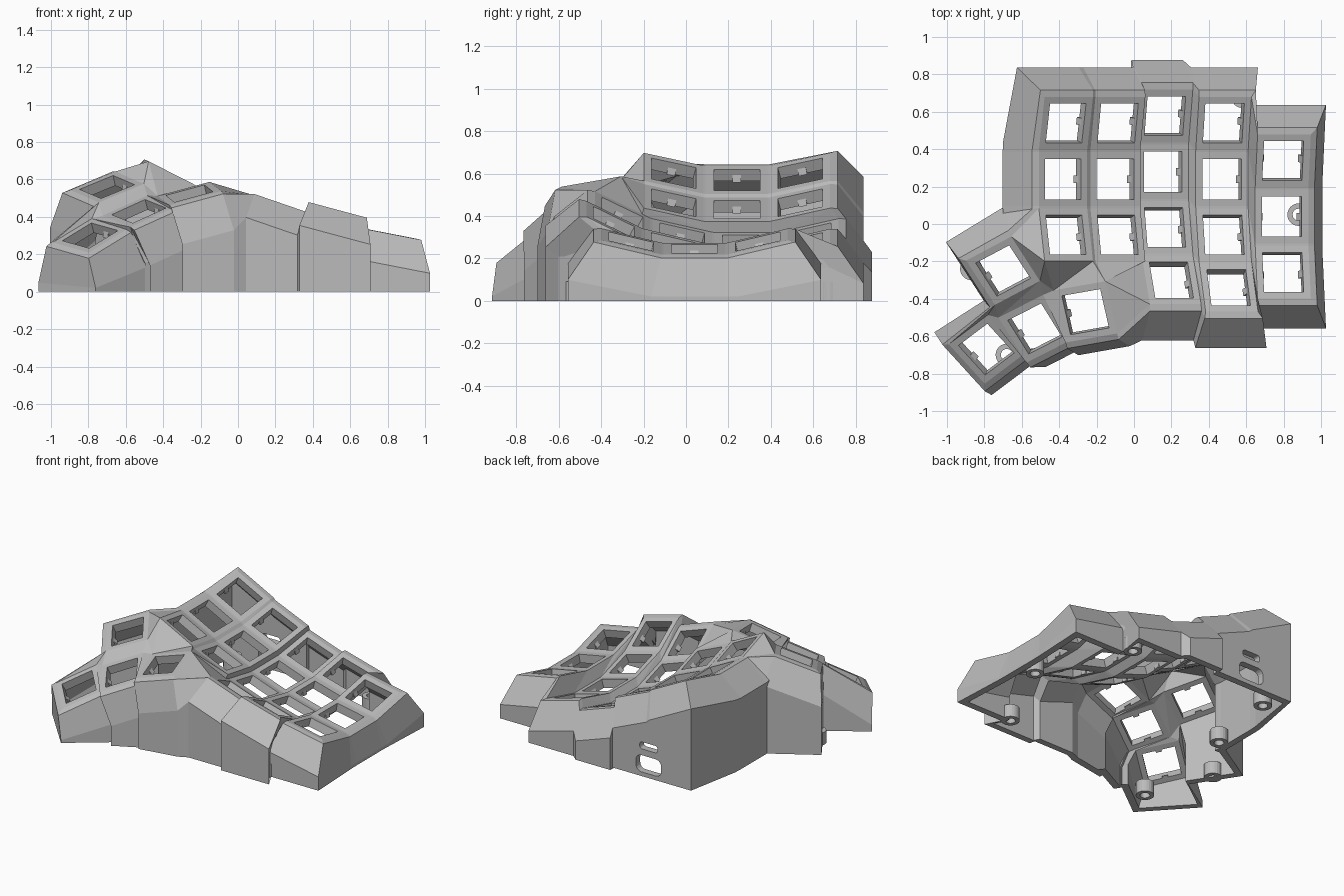
import bpy, bmesh
from math import radians, sin, cos
from mathutils import Matrix, Vector

cube = bpy.data.objects.get("Cube")
if cube:
    bpy.data.objects.remove(cube, do_unlink=True)

HALF, HOLE, THICK = 0.145, 0.108, 0.06
STEP = radians(13.5)                      # curvature between rows
RADIUS = 0.3 / (2 * sin(STEP / 2))

shell = bpy.data.materials.new("shell grey")
shell.use_nodes = True
GREY = (0.5, 0.5, 0.5, 1)
shell.diffuse_color = GREY
shell.node_tree.nodes["Principled BSDF"].inputs["Base Color"].default_value = GREY


def finish(name, bm):
    bmesh.ops.recalc_face_normals(bm, faces=bm.faces)
    mesh = bpy.data.meshes.new(name)
    bm.to_mesh(mesh)
    bm.free()
    mesh.materials.append(shell)
    obj = bpy.data.objects.new(name, mesh)
    bpy.context.collection.objects.link(obj)
    return obj


def hull(bm, points):
    verts = [bm.verts.new(p) for p in points]
    out = bmesh.ops.convex_hull(bm, input=verts)
    loose = {v for v in out["geom_interior"] + out["geom_unused"]
             if isinstance(v, bmesh.types.BMVert)}
    bmesh.ops.delete(bm, geom=list(loose), context="VERTS")


# Key placements: finger columns (centre, tilt, first and last row)
keys = {}
columns = [((-0.38, 0.24, 0.57), 27, 3), ((-0.10, 0.24, 0.43), 23, 3),
           ((0.155, 0.28, 0.275), 19, 4), ((0.47, 0.24, 0.235), 15, 4),
           ((0.79, 0.04, 0.245), 11, 3)]
for c, (centre, tilt, rows) in enumerate(columns):
    for r in range(rows):
        a = (1 - r) * STEP
        arc = Vector((0, RADIUS * sin(a), RADIUS * (1 - cos(a))))
        keys[f"c{c}r{r}"] = (Matrix.Translation(centre)
                             @ Matrix.Rotation(radians(tilt), 4, "Y")
                             @ Matrix.Translation(arc)
                             @ Matrix.Rotation(a, 4, "X"))

# Thumb keys: centre, yaw, side slope, pitch
thumbs = {"t1": ((-0.70, -0.25, 0.56), 28, 20, 14),
          "t2": ((-0.79, -0.67, 0.30), 37, 26, 12),
          "t3": ((-0.53, -0.56, 0.43), 27, 22, 13),
          "t4": ((-0.26, -0.47, 0.525), 10, 15, 10)}
for k, (centre, yaw, slope, pitch) in thumbs.items():
    keys[k] = (Matrix.Translation(centre) @ Matrix.Rotation(radians(yaw), 4, "Z")
               @ Matrix.Rotation(radians(-slope), 4, "Y")
               @ Matrix.Rotation(radians(pitch), 4, "X"))

SIDES = {"tl": (-1, 1), "tr": (1, 1), "bl": (-1, -1), "br": (1, -1)}


def at(ref, dx=0, dy=0, dz=0):
    """Point near a key corner, such as 'c0r0 tl', in that key's own axes."""
    key, side = ref.split()
    sx, sy = SIDES[side]
    return keys[key] @ Vector((sx * HALF + dx, sy * HALF + dy, dz))


def web(bm, refs):
    hull(bm, [at(r, dz=z) for r in refs for z in (0, -THICK)])


# Switch plates with square holes and side nubs
ring = [(-1, -1), (1, -1), (1, 1), (-1, 1)]
bm = bmesh.new()
for m in keys.values():
    loops = [[bm.verts.new(m @ Vector((x * s, y * s, z))) for x, y in ring]
             for s, z in ((HALF, 0), (HOLE, 0), (HOLE, -THICK), (HALF, -THICK))]
    for j in range(4):
        a, b = loops[j], loops[(j + 1) % 4]
        for i in range(4):
            n = (i + 1) % 4
            bm.faces.new((a[i], a[n], b[n], b[i]))
    for s in (-1, 1):
        hull(bm, [m @ Vector((s * x, y, z)) for y in (-0.02, 0.02)
                  for x, z in ((HOLE, -0.03), (HOLE, -THICK), (HOLE - 0.015, -THICK))])
finish("switch_plates", bm)

# Webbing between finger keys
bm = bmesh.new()
for c in range(5):
    for r in range(4):
        here, below = f"c{c}r{r}", f"c{c}r{r + 1}"
        side, corner = f"c{c + 1}r{r}", f"c{c + 1}r{r + 1}"
        if here not in keys:
            continue
        if below in keys:
            web(bm, [here + " bl", here + " br", below + " tl", below + " tr"])
        if side in keys:
            web(bm, [here + " tr", here + " br", side + " tl", side + " bl"])
        if below in keys and corner in keys:
            web(bm, [here + " br", below + " tr", side + " bl", corner + " tl"])
for refs in ("c1r2 br,c2r2 bl,c2r3 tl", "c3r2 br,c3r3 tr,c4r2 bl",
             "c3r3 tr,c3r3 br,c4r2 bl"):
    web(bm, refs.split(","))
finish("finger_webbing", bm)

# Webbing between thumb keys and the finger keys
bm = bmesh.new()
for refs in ("t2 tr,t2 br,t3 tl,t3 bl", "t3 tr,t3 br,t4 tl,t4 bl",
             "t1 bl,t2 tr,t3 tl", "t1 bl,t2 tl,t2 tr", "t1 bl,t1 br,t3 tl",
             "t1 br,t3 tl,t3 tr", "t1 br,t3 tr,t4 tl",
             "t1 tr,t1 br,c0r2 bl", "t1 br,t4 tl,c0r2 bl",
             "t4 tl,c0r2 bl,c0r2 br", "t4 tl,t4 tr,c0r2 br",
             "t4 tr,c0r2 br,c1r2 bl", "t4 tr,c1r2 bl,c1r2 br",
             "t4 tr,c1r2 br,c2r3 tl", "t4 tr,c2r3 tl,c2r3 bl",
             "t4 tr,t4 br,c2r3 bl", "t1 tr,c0r2 bl,c0r2 tl"):
    web(bm, refs.split(","))
finish("thumb_webbing", bm)

# Outer wall: rim, sloped shoulder, upright skirt, with an inner skin
N, S, E, W = (0, 1), (0, -1), (1, 0), (-1, 0)
stations = [("c0r0 tl", (-0.7, 1)), ("c0r0 tr", N), ("c1r0 tl", N), ("c1r0 tr", N),
            ("c2r0 tl", N), ("c2r0 tr", N), ("c3r0 tl", N), ("c3r0 tr", (0.7, 1)),
            ("c4r0 tl", N), ("c4r0 tr", (1, 1)), ("c4r0 br", E), ("c4r1 tr", E),
            ("c4r1 br", E), ("c4r2 tr", E), ("c4r2 br", (1, -1)), ("c4r2 bl", S),
            ("c3r3 br", (0.7, -1)), ("c3r3 bl", (-0.2, -1)), ("c2r3 br", S),
            ("c2r3 bl", S), ("t4 br", S), ("t4 bl", S), ("t3 br", S), ("t3 bl", S),
            ("t2 br", S), ("t2 bl", (-1, -1)), ("t2 tl", (-1, 0.5)), ("t1 bl", W),
            ("t1 tl", (-1, 0.8)), ("t1 tr", N), ("c0r2 tl", W), ("c0r1 bl", W),
            ("c0r1 tl", W), ("c0r0 bl", W)]
bm = bmesh.new()
rings = []
for ref, (dx, dy) in stations:
    def out(d, z):
        p = at(ref, dx * d, dy * d, z)
        p.z = max(p.z, 0.02)
        return p
    outer, inner = out(0.115, -0.2), out(0.065, -0.2)
    pts = [out(0, 0), out(0.035, -0.01), outer, Vector((outer.x, outer.y, 0)),
           Vector((inner.x, inner.y, 0)), inner, out(0, -THICK)]
    rings.append([bm.verts.new(p) for p in pts])
for i, a in enumerate(rings):
    b = rings[(i + 1) % len(rings)]
    for j in range(len(a)):
        n = (j + 1) % len(a)
        bm.faces.new((a[j], a[n], b[n], b[j]))
wall = finish("outer_wall", bm)

# Rounded cable openings in the back wall
for width, height, z in ((0.2, 0.12, 0.09), (0.14, 0.05, 0.22)):
    bm = bmesh.new()
    bmesh.ops.create_cube(bm, size=1)
    bmesh.ops.scale(bm, vec=(width, 0.3, height), verts=bm.verts)
    bmesh.ops.translate(bm, vec=(-0.29, 0.84, z), verts=bm.verts)
    edges = [e for e in bm.edges if abs(e.verts[0].co.y - e.verts[1].co.y) > 0.2]
    bmesh.ops.bevel(bm, geom=edges, offset=height * 0.35, segments=4,
                    profile=0.5, affect="EDGES")
    cutter = finish("opening_cutter", bm)
    cutter.hide_render = True
    cut = wall.modifiers.new("opening", "BOOLEAN")
    cut.operation, cut.solver, cut.object = "DIFFERENCE", "EXACT", cutter
    bpy.context.view_layer.objects.active = wall
    bpy.ops.object.modifier_apply(modifier=cut.name)
    bpy.data.objects.remove(cutter, do_unlink=True)

# Screw bosses along the inside of the wall
bm = bmesh.new()
for x, y in ((0.61, -0.52), (0.88, 0.05), (0.58, 0.68), (-0.52, 0.68),
             (-0.61, 0.13), (-0.87, -0.24), (-0.68, -0.70)):
    loops = []
    for radius, z in ((0.06, 0), (0.06, 0.09), (0.032, 0.09), (0.032, 0)):
        circle = bmesh.ops.create_circle(bm, segments=24, radius=radius,
                                         matrix=Matrix.Translation((x, y, z)))
        loops.append(circle["verts"])
    for j, a in enumerate(loops):
        b = loops[(j + 1) % 4]
        for i in range(24):
            n = (i + 1) % 24
            bm.faces.new((a[i], a[n], b[n], b[i]))
finish("screw_bosses", bm)
